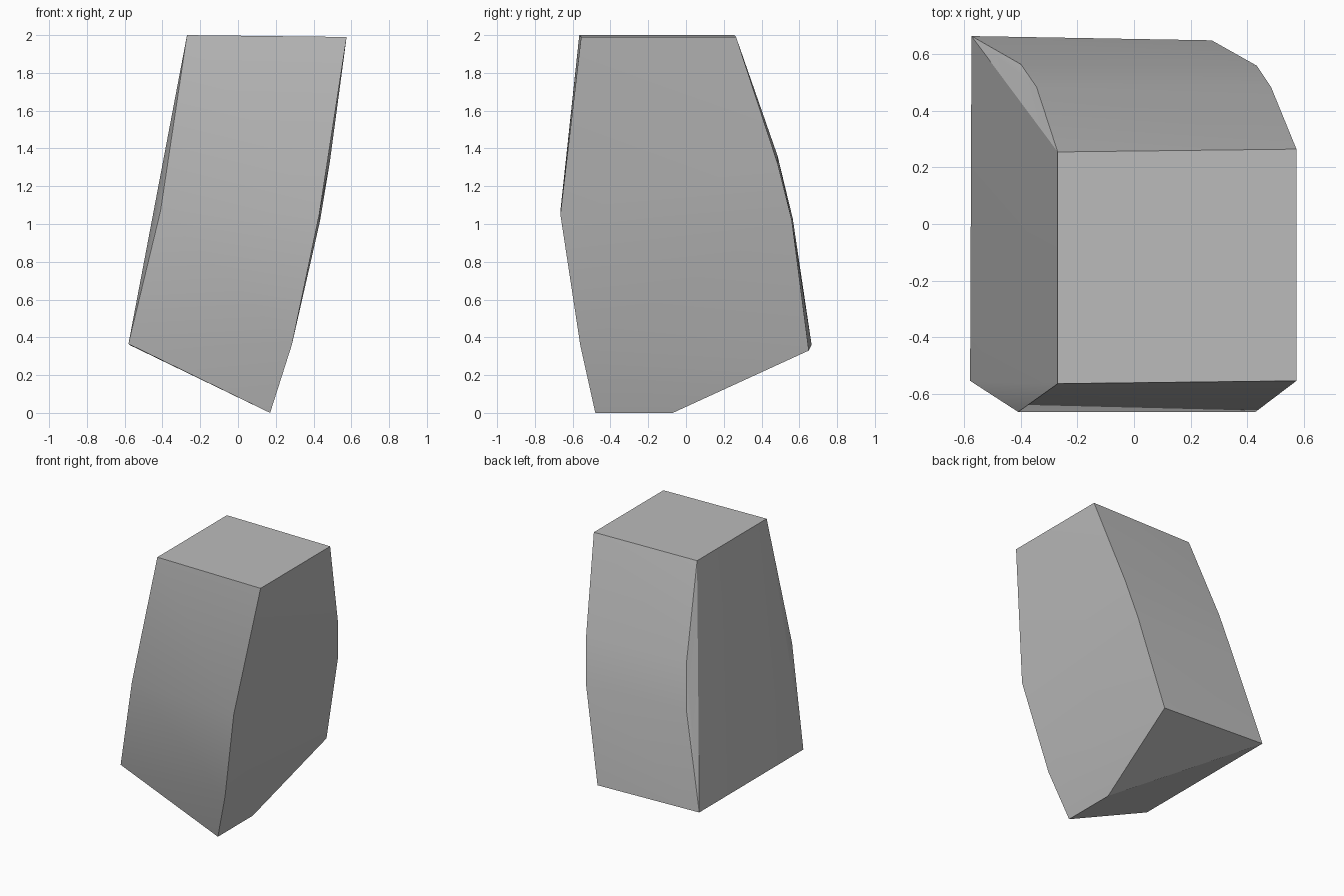
import bpy
import bmesh

cube = bpy.data.objects.get("Cube")
if cube:
    bpy.data.objects.remove(cube, do_unlink=True)

# Plain grey stone
stone = bpy.data.materials.new("stone_grey")
stone.use_nodes = True
colour = (0.5, 0.5, 0.5, 1)
stone.diffuse_color = colour
stone.node_tree.nodes["Principled BSDF"].inputs["Base Color"].default_value = colour

# Four long edges of the leaning block, each from top to bottom
front_left = [(-0.27, -0.565, 2.0), (-0.41, -0.665, 1.07), (-0.58, -0.555, 0.365)]
front_right = [(0.575, -0.555, 1.99), (0.43, -0.665, 1.05),
               (0.285, -0.56, 0.36), (0.17, -0.48, 0)]
back_left = [(-0.27, 0.255, 2.0), (-0.345, 0.485, 1.36),
             (-0.40, 0.565, 1.03), (-0.575, 0.665, 0.36)]
back_right = [(0.575, 0.265, 1.99), (0.485, 0.485, 1.32),
              (0.435, 0.56, 1.02), (0.275, 0.65, 0.33), (0.17, -0.07, 0)]

# Wrap the edges in a convex shell
bm = bmesh.new()
for edge in (front_left, front_right, back_left, back_right):
    for point in edge:
        bm.verts.new(point)
bmesh.ops.convex_hull(bm, input=bm.verts)
bmesh.ops.recalc_face_normals(bm, faces=bm.faces)
mesh = bpy.data.meshes.new("stone_block")
bm.to_mesh(mesh)
bm.free()
mesh.materials.append(stone)

block = bpy.data.objects.new("stone_block", mesh)
bpy.context.collection.objects.link(block)
bpy.ops.object.select_all(action="DESELECT")
block.select_set(True)
bpy.context.view_layer.objects.active = block
bpy.ops.object.shade_smooth_by_angle(angle=0.4)
